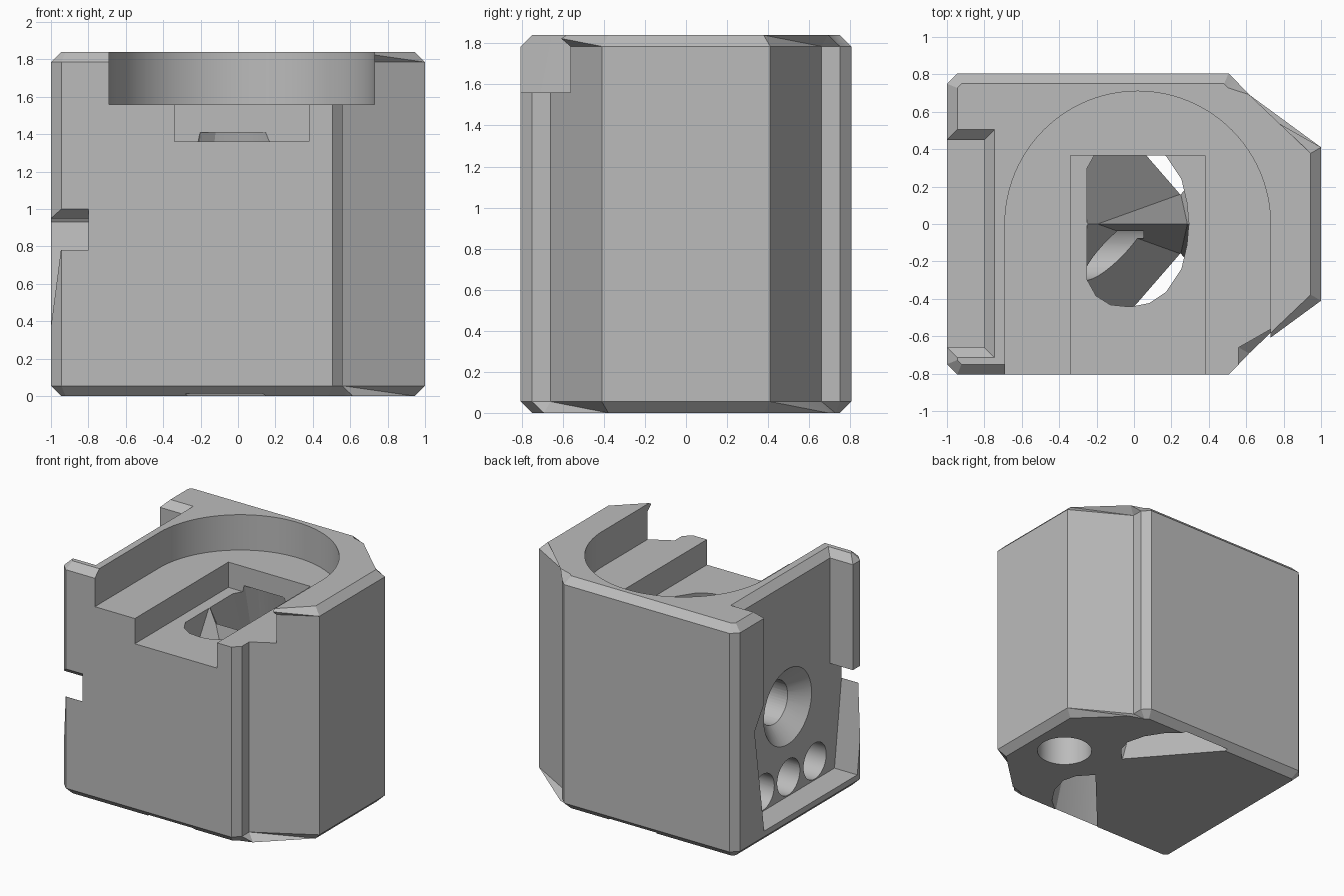
import bpy, bmesh, math
from mathutils import Matrix, Vector

cube = bpy.data.objects.get("Cube")
if cube:
    bpy.data.objects.remove(cube, do_unlink=True)

grey = bpy.data.materials.new("plain_grey")
grey.use_nodes = True
colour = (0.5, 0.5, 0.5, 1)
grey.diffuse_color = colour
grey.node_tree.nodes["Principled BSDF"].inputs["Base Color"].default_value = colour

H = 1.84


def make(name, bm):
    bmesh.ops.recalc_face_normals(bm, faces=bm.faces)
    me = bpy.data.meshes.new(name)
    bm.to_mesh(me)
    bm.free()
    me.materials.append(grey)
    ob = bpy.data.objects.new(name, me)
    bpy.context.collection.objects.link(ob)
    return ob


def prism(points, lo, hi, axis="z"):
    """Extrude an xy outline along z, or a yz outline along x."""
    bm = bmesh.new()
    place = (lambda p, d: (p[0], p[1], d)) if axis == "z" else (lambda p, d: (d, p[0], p[1]))
    rings = [[bm.verts.new(place(p, d)) for p in points] for d in (lo, hi)]
    for ring in rings:
        bm.faces.new(ring)
    n = len(points)
    for i in range(n):
        j = (i + 1) % n
        bm.faces.new((rings[0][i], rings[0][j], rings[1][j], rings[1][i]))
    return bm


def hull(points):
    bm = bmesh.new()
    for p in points:
        bm.verts.new(p)
    res = bmesh.ops.convex_hull(bm, input=bm.verts)
    inside = [v for v in res["geom_interior"] if isinstance(v, bmesh.types.BMVert)]
    bmesh.ops.delete(bm, geom=inside, context="VERTS")
    return bm


def rod(start, end, r1, r2):
    """Round cutter from start to end."""
    a, b = Vector(start), Vector(end)
    bm = bmesh.new()
    turn = (b - a).to_track_quat("Z", "Y").to_matrix().to_4x4()
    bmesh.ops.create_cone(bm, cap_ends=True, segments=48, radius1=r1, radius2=r2,
                          depth=(b - a).length,
                          matrix=Matrix.Translation((a + b) / 2) @ turn)
    return bm


def cut(body, bm):
    tool = make("cutter", bm)
    tool.hide_render = True
    mod = body.modifiers.new("cut", "BOOLEAN")
    mod.operation = "DIFFERENCE"
    mod.solver = "EXACT"
    mod.object = tool
    bpy.ops.object.modifier_apply(modifier=mod.name)
    bpy.data.objects.remove(tool, do_unlink=True)


# Body: block with a tapered nose on +x and bevelled rims
half = [(1, 0.41), (0.56, 0.66), (0.56, 0.75), (0.505, 0.805), (-0.945, 0.805), (-1, 0.75)]
outline = half + [(x, -y) for x, y in reversed(half)]
bm = prism(outline, 0, H)
rims = [e for e in bm.edges if abs(e.verts[0].co.z - e.verts[1].co.z) < 0.01]
bmesh.ops.bevel(bm, geom=rims, offset=0.055, segments=1, affect="EDGES")
body = make("mounting_block", bm)
bpy.context.view_layer.objects.active = body
body.select_set(True)

# Arched seat open to the front
arch = [(0.02 + 0.71 * math.cos(math.pi * i / 48), 0.71 * math.sin(math.pi * i / 48))
        for i in range(49)]
cut(body, prism([(0.73, -1)] + arch + [(-0.69, -1)], 1.56, 2))

# Rectangular channel in the seat floor
cut(body, prism([(-0.34, -1), (0.38, -1), (0.38, 0.365), (-0.34, 0.365)], 1.36, 1.7))

# Side recess, flared low down, with a notch through the front corner
recess = [(-0.715, 0.1), (0.45, 0.1), (0.57, 0.93), (0.45, 1.11), (0.45, 2), (-0.66, 2),
          (-0.66, 0.95), (-0.75, 0.95), (-0.85, 1.04), (-0.85, 0.78), (-0.803, 0.78)]
cut(body, prism(recess, -1.1, -0.8, "x"))

# Bevel around the top of the recess
rim = [(-0.8 + s, y, z) for s, z, ys in ((0, 1.785, (-0.66, 0.45)), (0.075, 1.86, (-0.735, 0.525)))
       for y in ys]
cut(body, hull(rim + [(-1.1, y, z) for _, y, z in rim]))

# Countersunk bore and a row of three blind holes in the recess
cut(body, rod((-0.82, -0.13, 0.81), (-0.68, -0.13, 0.81), 0.32, 0.17))
cut(body, rod((-0.7, -0.13, 0.81), (0.05, -0.13, 0.81), 0.17, 0.17))
for y in (-0.47, -0.14, 0.18):
    cut(body, rod((-0.9, y, 0.25), (-0.45, y, 0.25), 0.142, 0.142))

# Two splayed passages from the channel floor to the underside
mouth = [(0.29, -0.02), (0.28, 0.1), (0.25, 0.23), (0.17, 0.35), (0.08, 0.41), (-0.02, 0.43),
         (-0.12, 0.42), (-0.2, 0.37), (-0.25, 0.28), (-0.25, -0.02)]
foot = [(0.25, 0.16), (0.35, 0.27), (0.38, 0.38), (0.34, 0.53), (0.25, 0.67), (0.13, 0.77),
        (-0.28, 0.77)]
for side in (1, -1):
    cut(body, hull([(x, y * side, 1.41) for x, y in mouth] +
                   [(x, y * side, -0.01) for x, y in foot]))

# Round socket under the nose
cut(body, rod((0.66, -0.03, -0.1), (0.66, -0.03, 0.6), 0.205, 0.205))

bpy.ops.object.shade_smooth_by_angle(angle=math.radians(25))
